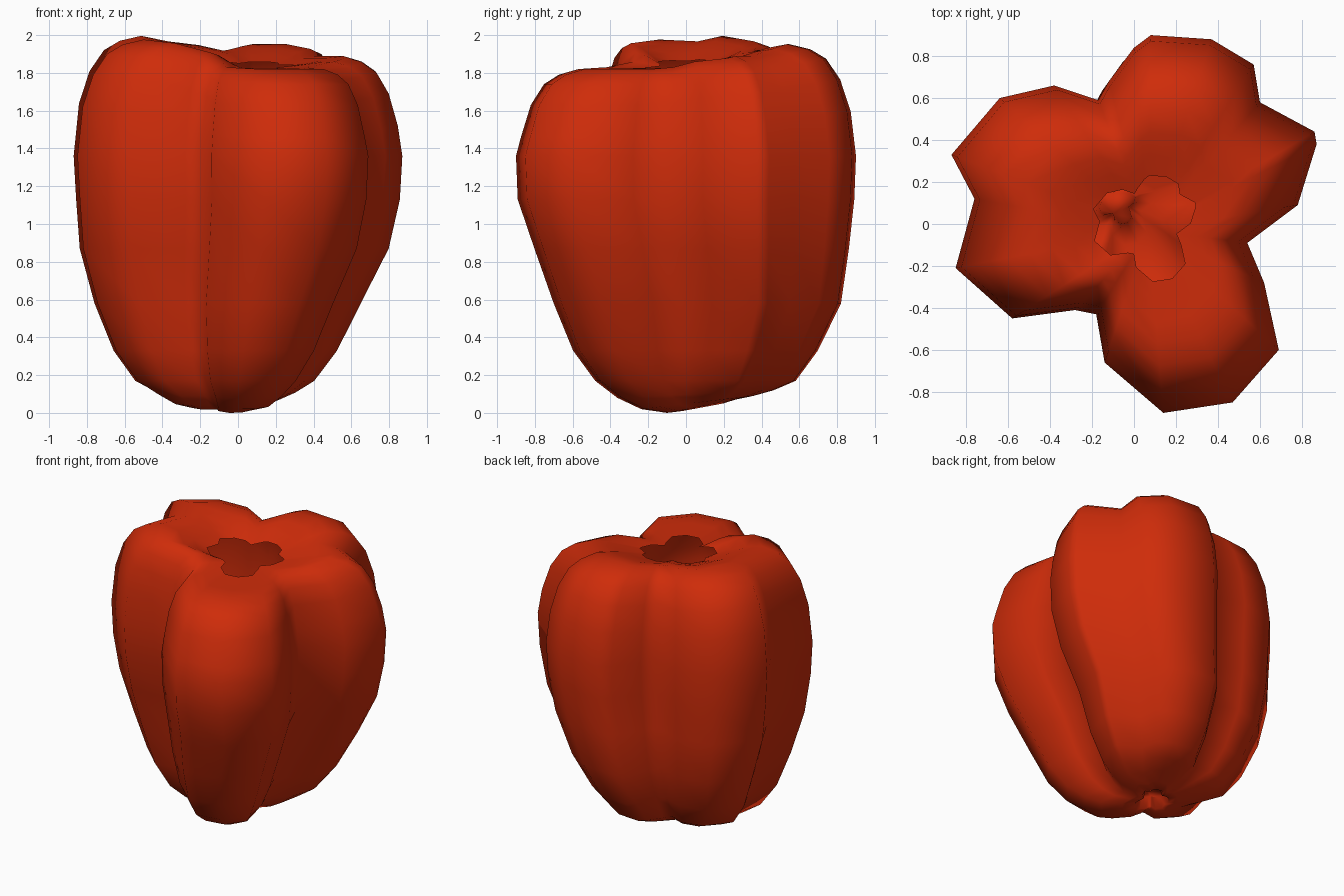
import bpy, bmesh

# widest cross-section (x, y) with the shoulder height of each point
OUTLINE = [
    (0.54, -0.09, 1.83), (0.78, 0.09, 1.86), (0.87, 0.38, 1.88), (0.86, 0.44, 1.89),
    (0.60, 0.58, 1.89), (0.57, 0.76, 1.93), (0.37, 0.88, 1.955), (0.08, 0.90, 1.955),
    (0.00, 0.84, 1.945), (-0.12, 0.68, 1.925), (-0.17, 0.59, 1.92), (-0.38, 0.66, 1.95),
    (-0.64, 0.60, 1.97), (-0.87, 0.33, 2.00), (-0.76, 0.12, 1.97), (-0.85, -0.21, 1.98),
    (-0.58, -0.45, 1.96), (-0.28, -0.41, 1.91), (-0.18, -0.43, 1.86), (-0.14, -0.66, 1.83),
    (0.14, -0.90, 1.82), (0.47, -0.85, 1.82), (0.69, -0.60, 1.82), (0.62, -0.28, 1.82),
]
TOP_AXIS = (0.07, -0.03)
# top rings: (spread, share of shoulder height above rim, drop below it)
TOP = [(0.28, 0.0, 0.0), (0.38, 0.35, 0.0), (0.5, 0.75, 0.0), (0.62, 0.97, 0.0),
       (0.74, 1, 0.03), (0.83, 1, 0.08), (0.91, 1, 0.19), (0.97, 1, 0.36)]
# lower rings: (x scale, y scale, x offset, y offset, height, forward tilt)
LOWER = [(1.0, 1.0, 0, 0, 1.36, 0), (0.985, 0.99, 0, 0, 1.13, 0),
         (0.94, 0.925, -0.02, 0.03, 0.87, 0), (0.81, 0.845, -0.055, 0.06, 0.58, 0),
         (0.68, 0.72, -0.067, 0.05, 0.33, 0), (0.545, 0.59, -0.07, 0.05, 0.17, 0),
         (0.42, 0.46, -0.06, 0.05, 0.10, 0.02), (0.32, 0.33, -0.06, 0.06, 0.055, 0.035),
         (0.20, 0.20, -0.075, 0.08, 0.035, 0.035), (0.12, 0.12, -0.08, 0.09, 0.03, 0.02),
         (0.10, 0.10, -0.08, 0.09, 0.09, 0)]


def top_point(p, s, share, drop):
    x, y, h = p
    rim = 1.84 + 0.25 * (h - 1.88)
    ax, ay = TOP_AXIS
    return ax + (x - ax) * s, ay + (y - ay) * s, rim + (h - rim) * share - drop


def low_point(p, sx, sy, ox, oy, z, tilt):
    return ox + p[0] * sx, oy + p[1] * sy, z + tilt * p[1] / 0.9


# lobed pepper skin, open at the stalk end, dimpled at the base
bm = bmesh.new()
rings = [[bm.verts.new(top_point(p, *r)) for p in OUTLINE] for r in TOP]
rings += [[bm.verts.new(low_point(p, *r)) for p in OUTLINE] for r in LOWER]
n = len(OUTLINE)
for a, b in zip(rings, rings[1:]):
    for i in range(n):
        j = (i + 1) % n
        bm.faces.new((a[i], b[i], b[j], a[j]))
bm.faces.new(list(reversed(rings[-1])))
for f in bm.faces:
    f.smooth = True

mesh = bpy.data.meshes.new("pepper_body")
bm.to_mesh(mesh)
bm.free()
body = bpy.data.objects.new("pepper_body", mesh)
bpy.context.collection.objects.link(body)

red = bpy.data.materials.new("pepper red")
red.diffuse_color = (0.62, 0.025, 0.003, 1)
mesh.materials.append(red)
